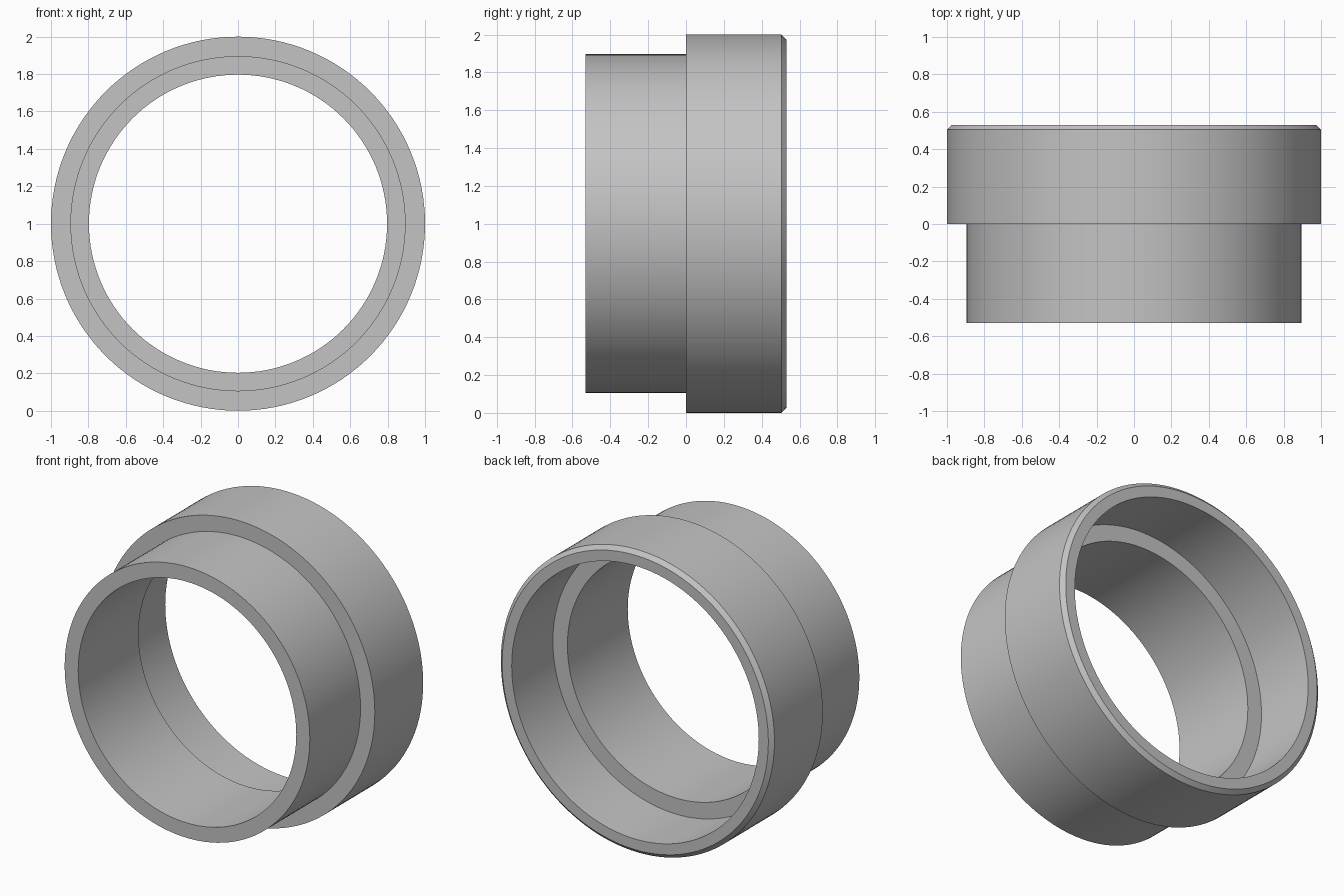
import bpy
import bmesh
import math
from mathutils import Matrix, Vector

SEGMENTS = 128

cube = bpy.data.objects.get("Cube")
if cube:
    bpy.data.objects.remove(cube, do_unlink=True)

# Plain grey material
grey = bpy.data.materials.new("plain_grey")
grey.use_nodes = True
colour = (0.55, 0.55, 0.55, 1)
grey.diffuse_color = colour
grey.node_tree.nodes["Principled BSDF"].inputs["Base Color"].default_value = colour

# Closed wall section as (radius, y): stepped outside, chamfered back rim, counterbored inside
section = [
    (0.797, -0.53), (0.896, -0.53), (0.896, 0), (1, 0), (1, 0.505),
    (0.973, 0.53), (0.903, 0.53), (0.903, 0.1), (0.797, 0.1),
]


def revolve(name, profile, material):
    """Spin a closed section about the y axis at the height of the ring centre."""
    bm = bmesh.new()
    verts = [bm.verts.new((0, y, r)) for r, y in profile]
    edges = [bm.edges.new((a, b)) for a, b in zip(verts, verts[1:] + verts[:1])]
    bmesh.ops.spin(bm, geom=verts + edges, cent=Vector(), axis=(0, 1, 0),
                   angle=math.tau, steps=SEGMENTS, use_merge=True)
    bmesh.ops.remove_doubles(bm, verts=bm.verts, dist=0.0001)
    bmesh.ops.recalc_face_normals(bm, faces=bm.faces)
    bmesh.ops.transform(bm, matrix=Matrix.Translation((0, 0, 1)), verts=bm.verts)
    mesh = bpy.data.meshes.new(name)
    bm.to_mesh(mesh)
    bm.free()
    mesh.materials.append(material)
    obj = bpy.data.objects.new(name, mesh)
    bpy.context.collection.objects.link(obj)
    return obj


# Stepped sleeve with smooth walls and crisp rims
sleeve = revolve("stepped_sleeve", section, grey)
bpy.ops.object.select_all(action="DESELECT")
sleeve.select_set(True)
bpy.context.view_layer.objects.active = sleeve
bpy.ops.object.shade_smooth_by_angle(angle=math.radians(30))
